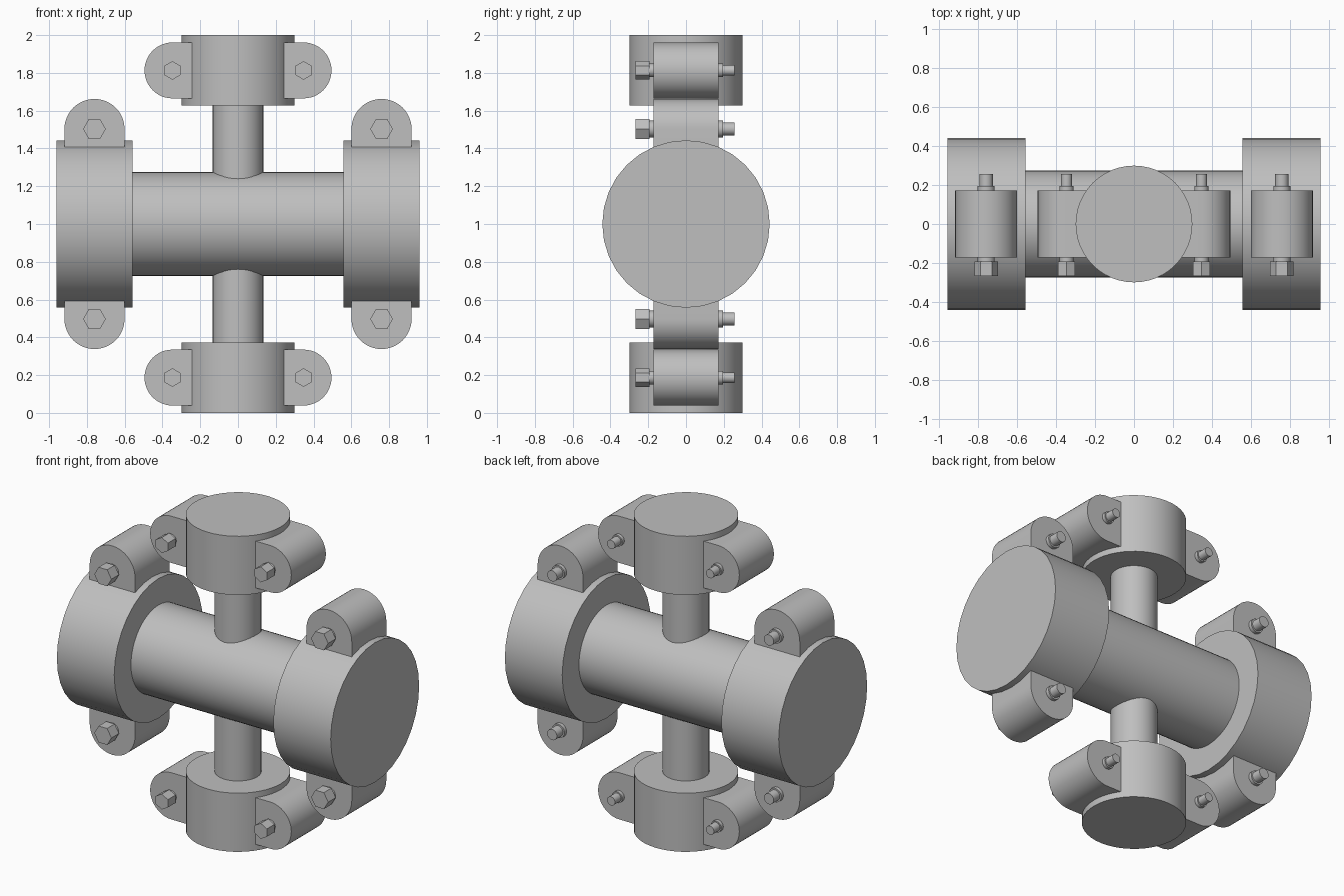
import bpy, bmesh, math
from mathutils import Matrix, Vector

cube = bpy.data.objects.get("Cube")
if cube:
    bpy.data.objects.remove(cube, do_unlink=True)

steel = bpy.data.materials.new("grey_steel")
GREY = (0.52, 0.52, 0.52, 1)
steel.diffuse_color = GREY
steel.use_nodes = True
steel.node_tree.nodes["Principled BSDF"].inputs["Base Color"].default_value = GREY

CENTRE = Vector((0, 0, 1))


def finish(name, bm, smooth=True):
    bmesh.ops.recalc_face_normals(bm, faces=bm.faces)
    mesh = bpy.data.meshes.new(name)
    bm.to_mesh(mesh)
    bm.free()
    mesh.materials.append(steel)
    obj = bpy.data.objects.new(name, mesh)
    bpy.context.collection.objects.link(obj)
    if smooth:
        bpy.ops.object.select_all(action="DESELECT")
        obj.select_set(True)
        bpy.context.view_layer.objects.active = obj
        bpy.ops.object.shade_smooth_by_angle(angle=math.radians(35))
    return obj


def cylinder(name, start, end, radius, sides=32, spin=0.0):
    """Capped cylinder between two points."""
    start, end = Vector(start), Vector(end)
    axis = end - start
    turn = Vector((0, 0, 1)).rotation_difference(axis).to_matrix().to_4x4()
    bm = bmesh.new()
    bmesh.ops.create_cone(
        bm, cap_ends=True, segments=sides, radius1=radius, radius2=radius,
        depth=axis.length,
        matrix=Matrix.Translation((start + end) / 2) @ turn @ Matrix.Rotation(spin, 4, "Z"))
    return finish(name, bm, sides > 6)


def lug(name, centre, outward, radius, reach):
    """Round-ended block across y; its flat end sinks into the collar."""
    outward = Vector(outward)
    side = outward.cross(Vector((0, 1, 0)))
    outline = [side * radius - outward * reach]
    for i in range(25):
        a = math.pi * i / 24
        outline.append((side * math.cos(a) + outward * math.sin(a)) * radius)
    outline.append(-side * radius - outward * reach)
    bm = bmesh.new()
    face = bm.faces.new([bm.verts.new(centre + p + Vector((0, -0.173, 0))) for p in outline])
    grown = bmesh.ops.extrude_face_region(bm, geom=[face])
    moved = [v for v in grown["geom"] if isinstance(v, bmesh.types.BMVert)]
    bmesh.ops.translate(bm, verts=moved, vec=(0, 0.346, 0))
    finish(name, bm)


def bolt(name, centre, scale, spin):
    """Hex head in front, washers on both faces, threaded end behind."""
    def along(part, y0, y1, radius, sides, turn=0.0):
        cylinder(name + "_" + part, centre + Vector((0, y0, 0)),
                 centre + Vector((0, y1, 0)), radius * scale, sides, turn)
    along("head", -0.268, -0.192, 0.06, 6, spin)
    along("front_washer", -0.195, -0.16, 0.044, 24)
    along("back_washer", 0.16, 0.195, 0.044, 24)
    along("shank", 0.18, 0.256, 0.034, 24)


def clamp(name, centre, outward, radius, reach, scale, spin):
    lug(name + "_lug", centre, outward, radius, reach)
    bolt(name + "_bolt", centre, scale, spin)


# Crossing pipes
cylinder("main_pipe", (-0.6, 0, 1), (0.6, 0, 1), 0.275, 48)
cylinder("branch_pipe", (0, 0, 0.3), (0, 0, 1.7), 0.135, 32)

# Large end collars with lugs above and below
for side, sx in (("right", -1), ("left", 1)):
    cylinder(side + "_collar", (sx * 0.558, 0, 1), (sx * 0.96, 0, 1), 0.443, 32)
    for level, sz in (("upper", 1), ("lower", -1)):
        clamp(side + "_" + level, CENTRE + Vector((sx * 0.76, 0, sz * 0.503)),
              (0, 0, sz), 0.159, 0.15, 1.0, math.pi / 2)

# Small top and bottom collars with lugs on both sides
for level, sz in (("top", 1), ("bottom", -1)):
    cylinder(level + "_collar", CENTRE + Vector((0, 0, sz * 0.628)),
             CENTRE + Vector((0, 0, sz)), 0.3, 48)
    for side, sx in (("right", -1), ("left", 1)):
        clamp(level + "_" + side, CENTRE + Vector((sx * 0.347, 0, sz * 0.813)),
              (sx, 0, 0), 0.148, 0.15, 0.82, 0.0)
